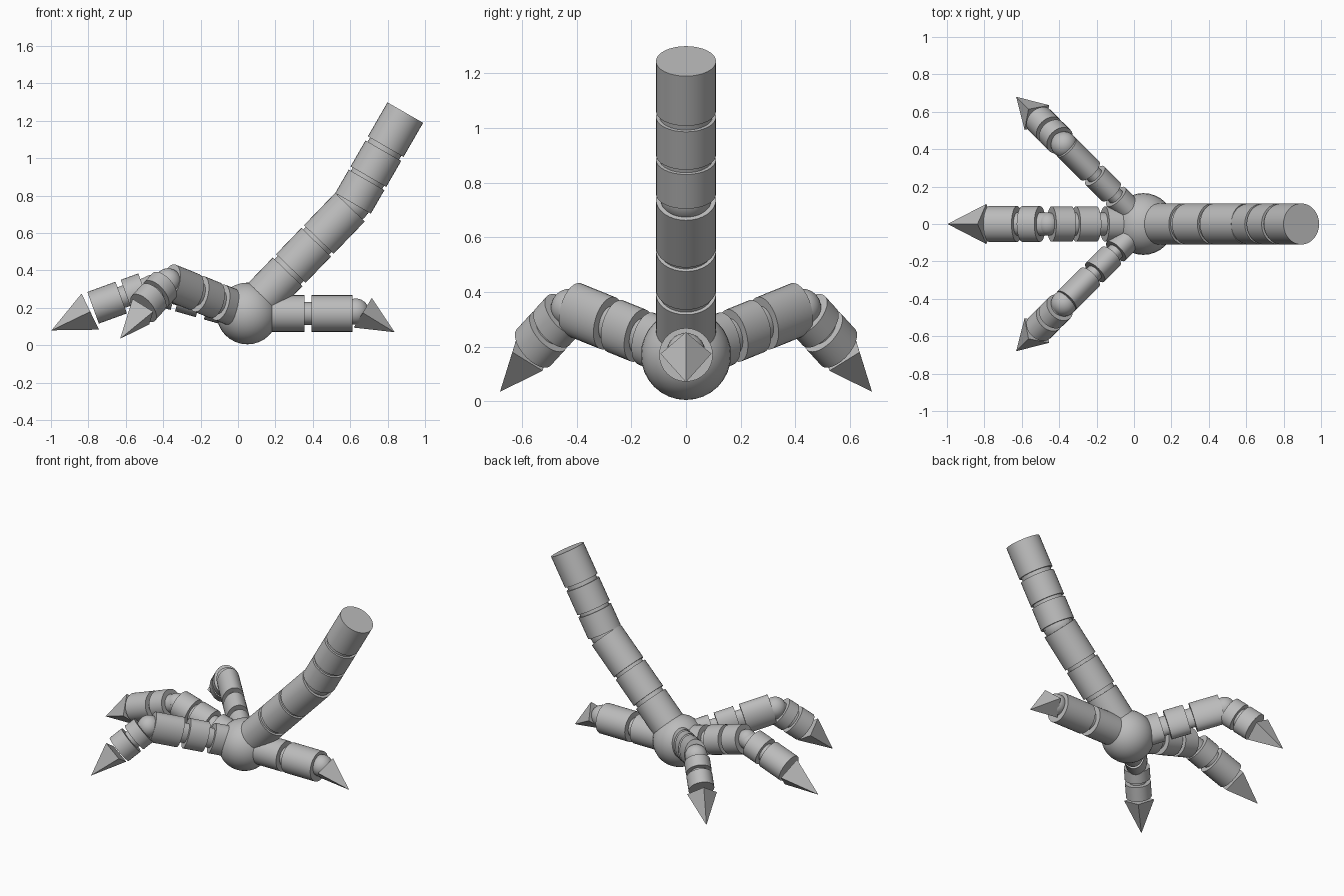
import bpy, bmesh, math
from mathutils import Vector, Matrix

cube = bpy.data.objects.get("Cube")
if cube:
    bpy.data.objects.remove(cube, do_unlink=True)

grey = bpy.data.materials.new("plain grey")
grey.use_nodes = True
COLOUR = (0.5, 0.5, 0.5, 1)
grey.diffuse_color = COLOUR
grey.node_tree.nodes["Principled BSDF"].inputs["Base Color"].default_value = COLOUR


def finish(name, bm, smooth=True):
    mesh = bpy.data.meshes.new(name)
    bm.to_mesh(mesh)
    bm.free()
    mesh.materials.append(grey)
    ob = bpy.data.objects.new(name, mesh)
    bpy.context.collection.objects.link(ob)
    if smooth:
        bpy.ops.object.select_all(action="DESELECT")
        ob.select_set(True)
        bpy.context.view_layer.objects.active = ob
        bpy.ops.object.shade_smooth_by_angle(angle=math.radians(35))
    return ob


def frame(a, b, side):
    """Matrix at the midpoint of a-b: local z along it, local x along side."""
    z = (b - a).normalized()
    x = side.normalized()
    y = z.cross(x)
    return Matrix.Translation((a + b) / 2) @ Matrix((x, y, z)).transposed().to_4x4()


def rod(name, a, b, side, wide, tall, sides=32, tip=1.0):
    """Elliptical cylinder, or a cone when tip is 0."""
    a, b = Vector(a), Vector(b)
    bm = bmesh.new()
    bmesh.ops.create_cone(bm, cap_ends=True, segments=sides, radius1=1, radius2=tip,
                          depth=(b - a).length)
    bm.transform(frame(a, b, side) @ Matrix.Diagonal((wide, tall, 1, 1)))
    return finish(name, bm, sides > 4)


def ball(name, centre, radius):
    bm = bmesh.new()
    bmesh.ops.create_uvsphere(bm, u_segments=32, v_segments=16, radius=radius)
    bm.transform(Matrix.Translation(centre))
    return finish(name, bm)


def chain(name, a, b, spans, side, wide, tall, core):
    """Segments at distances along the line a-b, joined by a thinner core."""
    a, b = Vector(a), Vector(b)
    d = (b - a).normalized()
    rod(name + "_core", a, a + d * (spans[-1][1] - 0.01), side, wide * core, tall * core)
    for i, (s, e) in enumerate(spans):
        rod(f"{name}_segment_{i + 1}", a + d * s, a + d * e, side, wide, tall)


def claw(name, base, tip, side, radius):
    rod(name, base, tip, side, radius, radius, sides=4, tip=0)


HUB = Vector((0.05, 0, 0.17))
Y = Vector((0, 1, 0))
ball("hub", HUB, 0.165)

# Leg: lower and upper shaft with a bend joint
knee = Vector((0.61, 0, 0.75))
chain("lower_leg", HUB, knee, [(0.08, 0.31), (0.335, 0.53), (0.55, 0.79)], Y, 0.11, 0.11, 0.88)
ball("leg_joint", knee, 0.095)
chain("upper_leg", knee, (0.895, 0, 1.245),
      [(0.01, 0.155), (0.175, 0.335), (0.36, 0.57)], Y, 0.11, 0.11, 0.88)

# Back toe
chain("back_toe", HUB, (1, 0, 0.17), [(0.1, 0.305), (0.343, 0.562)], Y, 0.098, 0.098, 0.62)
ball("back_toe_joint", (0.63, 0, 0.18), 0.07)
claw("back_claw", (0.667, 0, 0.174), (0.837, 0, 0.07), Y, 0.093)

# Front toe
elbow = Vector((-0.46, 0, 0.315))
chain("front_toe", HUB, elbow, [(0.1, 0.215), (0.26, 0.375), (0.4, 0.51)], Y, 0.094, 0.094, 0.65)
ball("front_toe_joint", elbow, 0.062)
chain("front_toe_end", elbow, (-0.79, 0, 0.195),
      [(0.045, 0.145), (0.175, 0.335)], Y, 0.096, 0.09, 0.65)
claw("front_claw", (-0.79, 0, 0.18), (-0.997, 0, 0.08), Y, 0.107)

# Mirrored side toes
for label, s in (("left", 1), ("right", -1)):
    out = Vector((-1, s, 0)).normalized()
    side = Vector((s, 1, 0)).normalized()

    def at(dist, z):
        p = HUB + out * dist
        return Vector((p.x, p.y, z))

    elbow = at(0.6, 0.342)
    chain(label + "_toe", HUB, elbow, [(0.1, 0.215), (0.255, 0.38), (0.42, 0.605)],
          side, 0.07, 0.1, 0.65)
    ball(label + "_toe_joint", elbow, 0.07)
    chain(label + "_toe_end", elbow, at(0.81, 0.18),
          [(0.04, 0.115), (0.14, 0.235)], side, 0.08, 0.095, 0.65)
    claw(label + "_claw", at(0.805, 0.18), at(0.962, 0.035), side, 0.093)
